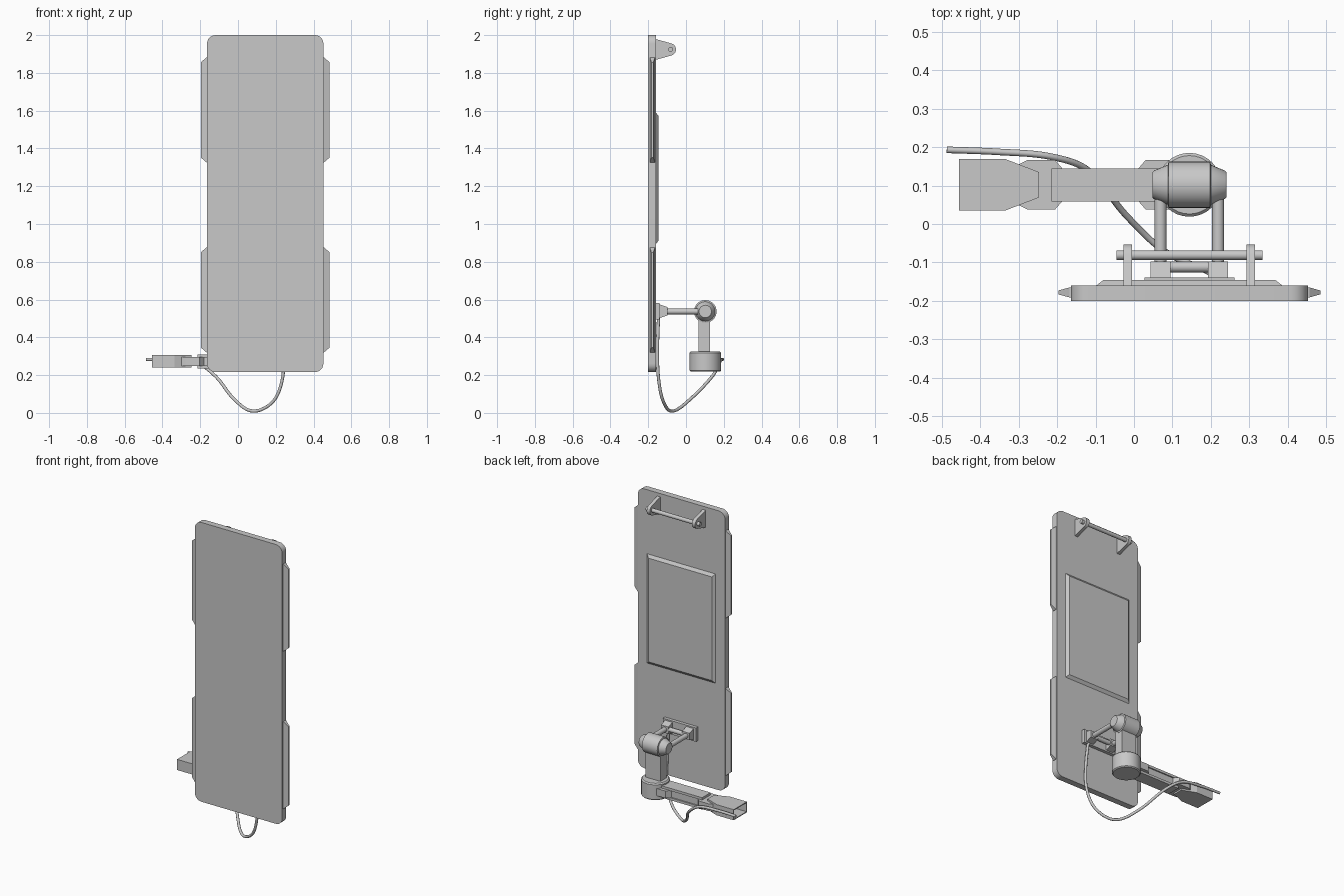
import bpy, bmesh, math
from mathutils import Vector

if "Cube" in bpy.data.objects:
    bpy.data.objects.remove(bpy.data.objects["Cube"], do_unlink=True)

grey = bpy.data.materials.new("plain_grey")
grey.use_nodes = True
COLOR = (0.58, 0.58, 0.58, 1)
grey.diffuse_color = COLOR
grey.node_tree.nodes["Principled BSDF"].inputs["Base Color"].default_value = COLOR


def place(axis, pos, u, v):
    return {"x": (pos, u, v), "y": (u, pos, v), "z": (u, v, pos)}[axis]


def loft(name, axis, sections):
    """Skin matching outlines placed along an axis and cap both ends."""
    bm = bmesh.new()
    rings = [[bm.verts.new(place(axis, pos, u, v)) for u, v in outline]
             for pos, outline in sections]
    n = len(rings[0])
    for a, b in zip(rings, rings[1:]):
        for i in range(n):
            j = (i + 1) % n
            bm.faces.new((a[i], a[j], b[j], b[i]))
    bm.faces.new(rings[0])
    bm.faces.new(rings[-1])
    bmesh.ops.recalc_face_normals(bm, faces=bm.faces)
    mesh = bpy.data.meshes.new(name)
    bm.to_mesh(mesh)
    bm.free()
    return finish(name, mesh)


def finish(name, data):
    obj = bpy.data.objects.new(name, data)
    bpy.context.collection.objects.link(obj)
    data.materials.append(grey)
    return obj


def smooth(obj):
    bpy.ops.object.select_all(action="DESELECT")
    obj.select_set(True)
    bpy.context.view_layer.objects.active = obj
    bpy.ops.object.shade_smooth_by_angle(angle=math.radians(35))


def rect(u, v, hu, hv):
    return [(u - hu, v - hv), (u + hu, v - hv), (u + hu, v + hv), (u - hu, v + hv)]


def arc(u, v, r, start, end, steps):
    angles = [math.radians(start + (end - start) * i / steps) for i in range(steps + 1)]
    return [(u + r * math.cos(a), v + r * math.sin(a)) for a in angles]


def round_rect(u, v, hu, hv, r):
    pts = []
    for k, (su, sv) in enumerate([(1, 1), (-1, 1), (-1, -1), (1, -1)]):
        pts += arc(u + su * (hu - r), v + sv * (hv - r), r, 90 * k, 90 * k + 90, 6)
    return pts


def turned(name, axis, u, v, profile, sides=32):
    """Round part from (position, radius) pairs."""
    obj = loft(name, axis, [(p, arc(u, v, r, 0, 360, sides)[:-1]) for p, r in profile])
    smooth(obj)
    return obj


CX = 0.144          # centre line of the panel
ARM_Y = 0.102       # centre line of the swing arm

# Main panel and raised rear plate
smooth(loft("panel", "y", [(y, round_rect(CX, 1.108, 0.308, 0.892, 0.045))
                           for y in (-0.2, -0.16)]))
loft("rear_plate", "y", [(-0.16, rect(CX, 1.242, 0.242, 0.349)),
                         (-0.146, rect(CX, 1.242, 0.224, 0.331))])

# Tapered edge fins
for side, label in ((1, "left"), (-1, "right")):
    for z, level in ((0.598, "lower"), (1.604, "upper")):
        loft(f"{label}_{level}_fin", "x",
             [(CX + side * 0.3, rect(-0.178, z, 0.013, 0.28)),
              (CX + side * 0.312, rect(-0.178, z, 0.013, 0.277)),
              (CX + side * 0.341, rect(-0.178, z, 0.005, 0.252))])

# Top hanging bar with two brackets
bracket = [(-0.16, 1.979), (-0.16, 1.869)] + arc(-0.086, 1.924, 0.033, -77, 77, 12)
for x, label in ((-0.016, "right"), (0.304, "left")):
    smooth(loft(f"{label}_top_bracket", "x", [(x - 0.011, bracket), (x + 0.011, bracket)]))
turned("top_bar", "x", -0.081, 1.924, [(-0.046, 0.0125), (0.334, 0.0125)], 20)

# Hinge mount on the rear of the panel
loft("mount_plate", "y", [(-0.16, rect(CX, 0.538, 0.117, 0.044)),
                          (-0.139, rect(CX, 0.538, 0.117, 0.044))])
for side, label in ((1, "left"), (-1, "right")):
    x = CX + side * 0.075
    loft(f"{label}_mount_lug", "y", [(-0.14, rect(x, 0.538, 0.026, 0.036)),
                                     (-0.097, rect(x, 0.538, 0.026, 0.022))])
    turned(f"{label}_link_rod", "y", x, 0.537, [(-0.11, 0.0155), (ARM_Y, 0.0155)], 20)
turned("mount_pin", "x", -0.112, 0.538, [(CX - 0.07, 0.014), (CX + 0.07, 0.014)], 20)

# Pivot head, post and round base
turned("pivot_head", "x", ARM_Y, 0.537,
       [(CX - 0.096, 0.033), (CX - 0.092, 0.037), (CX - 0.056, 0.052), (CX - 0.054, 0.06),
        (CX + 0.054, 0.06), (CX + 0.056, 0.052), (CX + 0.092, 0.037), (CX + 0.096, 0.033)])
loft("post", "z", [(0.31, rect(CX, 0.097, 0.052, 0.03)),
                   (0.53, rect(CX, 0.097, 0.052, 0.03))])
turned("round_base", "z", CX, ARM_Y,
       [(0.218, 0.077), (0.224, 0.083), (0.318, 0.083), (0.325, 0.076)])

# Horizontal arm: waisted link between two plates
half = [(-0.33, 0.03), (-0.302, 0.052), (-0.278, 0.064), (-0.205, 0.064),
        (-0.18, 0.035), (0.005, 0.035), (0.03, 0.064), (0.13, 0.064)]
link = [(x, ARM_Y + w) for x, w in half] + [(x, ARM_Y - w) for x, w in reversed(half)]
loft("arm_link", "z", [(0.249, link), (0.295, link)])
for z, label in ((0.242, "lower"), (0.302, "upper")):
    loft(f"{label}_arm_plate", "z", [(z - 0.008, rect(-0.06, ARM_Y, 0.155, 0.043)),
                                     (z + 0.008, rect(-0.06, ARM_Y, 0.155, 0.043))])

# Flared open socket at the end of the arm
loft("end_socket", "x", [(x, rect(ARM_Y, 0.273, w, h)) for x, w, h in
                         ((-0.247, 0.033, 0.034), (-0.335, 0.067, 0.034),
                          (-0.455, 0.067, 0.034), (-0.455, 0.062, 0.028),
                          (-0.345, 0.062, 0.028))])

# Hanging cable
path = [(-0.487, 0.193, 0.283), (-0.36, 0.188, 0.282), (-0.22, 0.176, 0.265),
        (-0.12, 0.14, 0.195), (-0.02, 0.022, 0.072), (0.08, -0.071, 0.0095),
        (0.185, -0.12, 0.06), (0.235, -0.145, 0.18), (0.24, -0.151, 0.33),
        (0.225, -0.145, 0.52)]
curve = bpy.data.curves.new("cable", "CURVE")
curve.dimensions = "3D"
curve.bevel_depth = 0.0085
curve.bevel_resolution = 3
curve.use_fill_caps = True
spline = curve.splines.new("BEZIER")
spline.bezier_points.add(len(path) - 1)
for i, (point, co) in enumerate(zip(spline.bezier_points, path)):
    # Tangents follow the neighbouring points
    here = Vector(co)
    before, after = Vector(path[max(i - 1, 0)]), Vector(path[min(i + 1, len(path) - 1)])
    tangent = (after - before).normalized()
    point.handle_left_type = point.handle_right_type = "FREE"
    point.co = here
    point.handle_left = here - tangent * (here - before).length / 3
    point.handle_right = here + tangent * (after - here).length / 3
finish("cable", curve)
